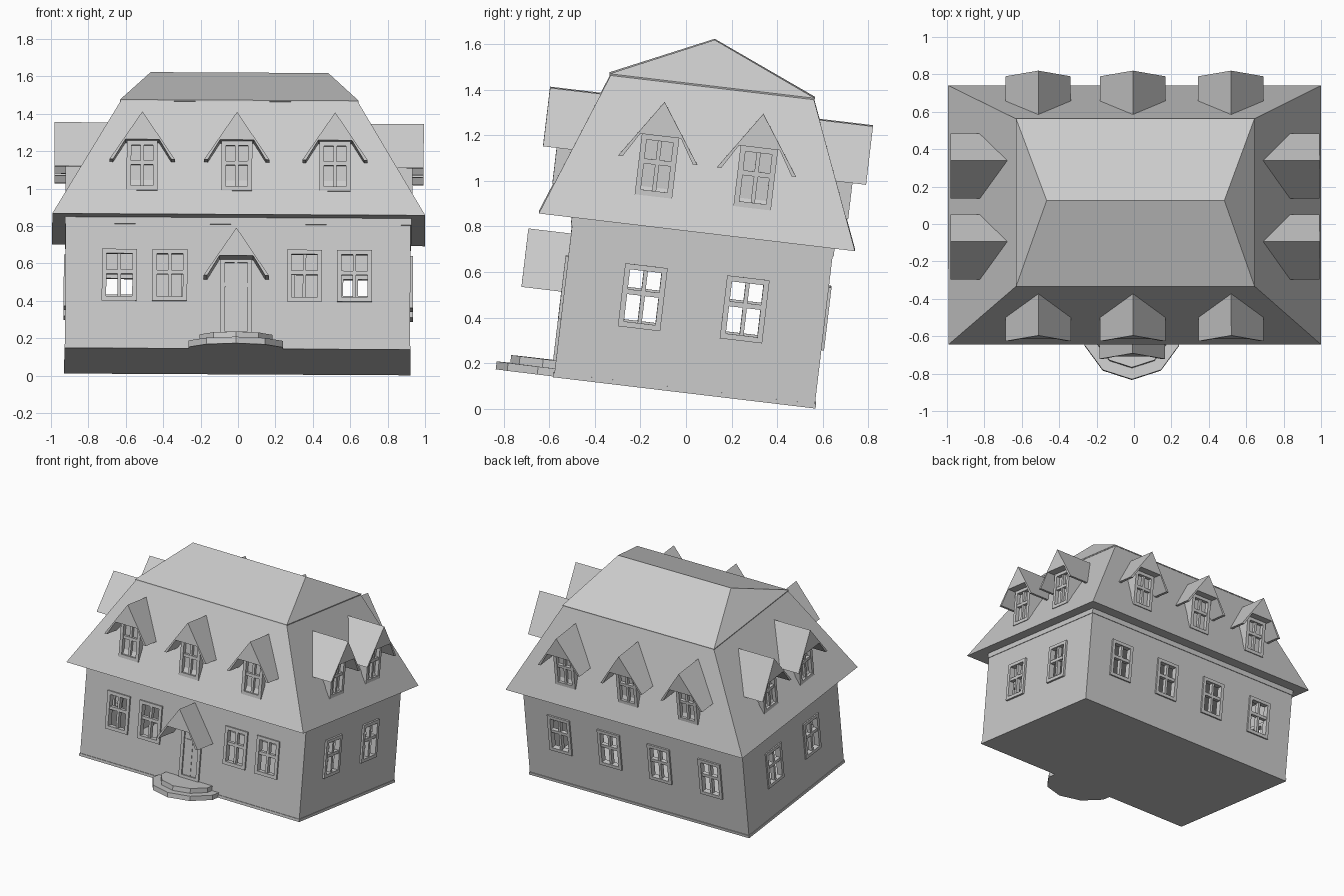
import bpy, bmesh, math
from mathutils import Matrix, Vector

cube = bpy.data.objects.get("Cube")
if cube:
    bpy.data.objects.remove(cube, do_unlink=True)

grey = bpy.data.materials.new("plain grey")
grey.use_nodes = True
grey.diffuse_color = (0.6, 0.6, 0.6, 1)
grey.node_tree.nodes["Principled BSDF"].inputs["Base Color"].default_value = (0.6, 0.6, 0.6, 1)

# The whole house leans slightly backwards
TILT = (Matrix.Translation((0, -0.008, 0.075))
        @ Matrix.Rotation(math.radians(0.3), 4, 'Y')
        @ Matrix.Rotation(math.radians(-6.8), 4, 'X'))
TURN = {"front": 0, "left": 90, "back": 180, "right": -90}
WALL_X, WALL_Y, WALL_TOP = 0.922, 0.575, 0.71
WALL_OUT = {"front": WALL_Y, "back": WALL_Y, "left": WALL_X, "right": WALL_X}


def finish(name, bm, place=Matrix()):
    bmesh.ops.recalc_face_normals(bm, faces=bm.faces)
    mesh = bpy.data.meshes.new(name)
    bm.to_mesh(mesh)
    bm.free()
    mesh.materials.append(grey)
    obj = bpy.data.objects.new(name, mesh)
    bpy.context.collection.objects.link(obj)
    obj.matrix_world = TILT @ place
    return obj


def add_box(bm, lo, hi, place=Matrix()):
    lo, hi = Vector(lo), Vector(hi)
    size = Matrix.Diagonal((*(hi - lo), 1))
    bmesh.ops.create_cube(bm, size=1, matrix=place @ Matrix.Translation((lo + hi) / 2) @ size)


def box(name, lo, hi, place=Matrix()):
    bm = bmesh.new()
    add_box(bm, lo, hi, place)
    return finish(name, bm)


def on_side(side, along, out, z):
    """Local x runs along the wall, local -y points outward."""
    return Matrix.Rotation(math.radians(TURN[side]), 4, 'Z') @ Matrix.Translation((along, -out, z))


def loft(name, rings):
    """Closed solid through rings of equal point count."""
    bm = bmesh.new()
    loops = [[bm.verts.new(p) for p in ring] for ring in rings]
    for a, b in zip(loops, loops[1:]):
        for i in range(len(a)):
            j = (i + 1) % len(a)
            bm.faces.new((a[i], a[j], b[j], b[i]))
    bm.faces.new(loops[0])
    bm.faces.new(loops[-1])
    bmesh.ops.remove_doubles(bm, verts=bm.verts, dist=0.0001)
    return finish(name, bm)


def rect(x, y0, y1, z):
    return [(-x, y0, z), (x, y0, z), (x, y1, z), (-x, y1, z)]


def window(name, place, w, h, split=0.56, depth=0.03, casing=0.024):
    """Casing with a mullion and a transom, open panes."""
    bm = bmesh.new()
    x, z, d = w / 2, h / 2, depth
    for s in (-1, 1):
        add_box(bm, (s * (x - casing / 2) - casing / 2, -0.012, -z), (s * (x - casing / 2) + casing / 2, d, z))
        add_box(bm, (casing - x, -0.012, s * (z - casing / 2) - casing / 2),
                (x - casing, d, s * (z - casing / 2) + casing / 2))
    bar = -z + h * split
    add_box(bm, (-0.009, -0.004, casing - z), (0.009, d - 0.004, z - casing))
    add_box(bm, (casing - x, -0.006, bar - 0.011), (x - casing, d - 0.006, bar + 0.011))
    return finish(name, bm, place)


def gable_roof(name, place, length):
    """Peaked hood with a filled gable and hanging eaves; origin at the front peak."""
    half, drop, base = 0.175, 0.257, 0.15
    profile = [(0, 0), (half, -drop), (half - 0.02, -drop), (0.09, -base),
               (-0.09, -base), (0.02 - half, -drop), (-half, -drop)]
    bm = bmesh.new()
    front = [bm.verts.new((x, 0, z)) for x, z in profile]
    back = [bm.verts.new((x, length, z)) for x, z in profile]
    for i in range(len(profile)):
        j = (i + 1) % len(profile)
        bm.faces.new((front[i], front[j], back[j], back[i]))
    bm.faces.new(front)
    bm.faces.new(back)
    return finish(name, bm, place)


# Hollow walls with real window openings
lower_windows = ([("front", x) for x in (-0.637, -0.367, 0.353, 0.62)]
                 + [("back", x) for x in (-0.63, -0.21, 0.21, 0.637)]
                 + [("left", y) for y in (-0.23, 0.22)]
                 + [("right", y) for y in (-0.22, 0.23)])
walls = box("walls", (-WALL_X - 0.003, -WALL_Y, 0), (WALL_X - 0.003, WALL_Y, WALL_TOP))
room = box("room_cutter", (-WALL_X + 0.02, -WALL_Y + 0.022, 0.02), (WALL_X - 0.025, WALL_Y - 0.022, 1))
holes = bmesh.new()
for side, along in lower_windows:
    add_box(holes, (-0.08, -0.06, -0.125), (0.08, 0.06, 0.125), on_side(side, along, WALL_OUT[side], 0.395))
    window(side + "_window", on_side(side, along, WALL_OUT[side], 0.395), 0.187, 0.278)
openings = finish("opening_cutter", holes)
for cutter in (room, openings):
    mod = walls.modifiers.new("cut", 'BOOLEAN')
    mod.operation, mod.solver, mod.object = 'DIFFERENCE', 'EXACT', cutter
    cutter.hide_render = True
    cutter.hide_viewport = True

# Plinth and frieze bands, barely proud of the walls
for name, z0, z1 in (("plinth", 0.0, 0.02), ("frieze", 0.67, 0.706)):
    for s in (-1, 1):
        y = s * WALL_Y
        x = s * WALL_X - 0.003
        box(name, (-WALL_X - 0.007, y - 0.005, z0), (WALL_X + 0.001, y + 0.005, z1))
        box(name, (x - 0.004, -WALL_Y, z0), (x + 0.004, WALL_Y, z1))

# Two-pitch hipped roof
loft("lower_roof", [rect(0.997, -0.726, 0.67, 0.706), rect(0.632, -0.483, 0.411, 1.347)])
loft("upper_roof", [rect(0.636, -0.49, 0.416, 1.342), rect(0.638, -0.49, 0.416, 1.349),
                    rect(0.475, -0.05, -0.05, 1.55)])

# Dormers: window front sits on the lower roof slope, hood hangs over it
WINDOW_OUT = {"front": 0.682, "back": 0.624, "left": 0.927, "right": 0.927}
dormers = ([("front", x) for x in (-0.518, -0.012, 0.513)]
           + [("back", x) for x in (-0.513, 0.012, 0.518)]
           + [("left", y) for y in (-0.236, 0.2)]
           + [("right", y) for y in (-0.2, 0.236)])
for side, along in dormers:
    out = WINDOW_OUT[side]
    window(side + "_dormer_window", on_side(side, along, out - 0.012, 0.973), 0.165, 0.268)
    bm = bmesh.new()
    add_box(bm, (-0.078, 0.016, -0.125), (0.078, 0.16, 0.15), on_side(side, along, out - 0.012, 0.973))
    finish(side + "_dormer_body", bm)
    gable_roof(side + "_dormer_hood", on_side(side, along, out + 0.06, 1.256), 0.31)

# Entrance: door, hood and two ten-sided steps
DOOR_X = -0.012
window("door_frame", on_side("front", DOOR_X, WALL_Y, 0.277), 0.167, 0.42, 0.66)
box("door_panel", (DOOR_X - 0.07, -WALL_Y - 0.001, 0.07), (DOOR_X + 0.07, -WALL_Y + 0.01, 0.48))
gable_roof("door_hood", on_side("front", DOOR_X, 0.763, 0.63), 0.19)
for name, radius, z in (("lower_step", 0.265, 0.0), ("upper_step", 0.205, 0.035)):
    bm = bmesh.new()
    bmesh.ops.create_cone(bm, cap_ends=True, segments=10, radius1=radius, radius2=radius, depth=0.035)
    bmesh.ops.bisect_plane(bm, geom=bm.verts[:] + bm.edges[:] + bm.faces[:],
                           plane_co=(0, 0.005, 0), plane_no=(0, 1, 0), clear_outer=True)
    bmesh.ops.holes_fill(bm, edges=[e for e in bm.edges if e.is_boundary])
    finish(name, bm, Matrix.Translation((DOOR_X, -0.567, z + 0.0175)))
